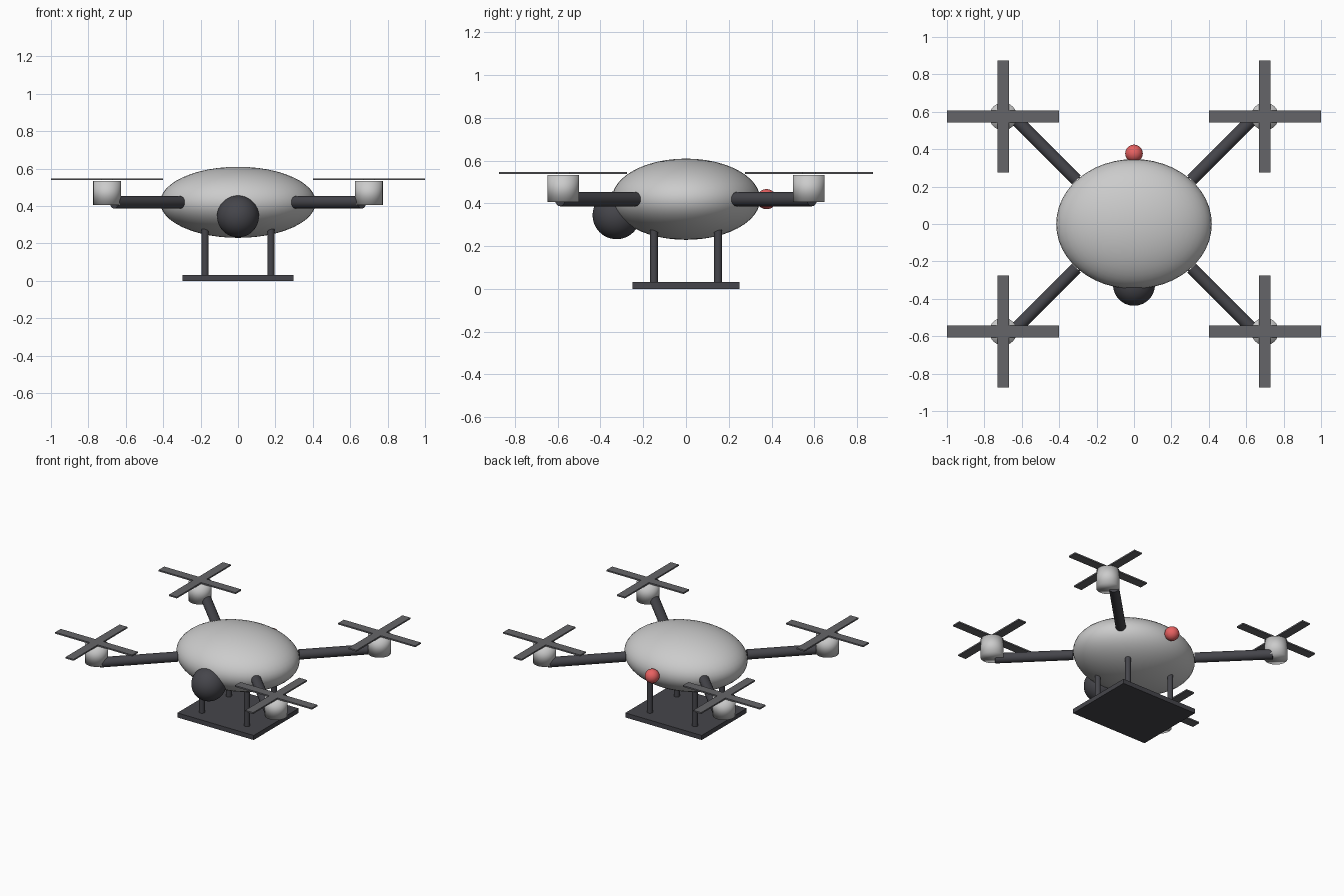
import bpy
from math import radians

if "Cube" in bpy.data.objects:
    bpy.data.objects.remove(bpy.data.objects["Cube"])


def material(name, color):
    m = bpy.data.materials.new(name)
    m.diffuse_color = color
    m.use_nodes = True
    m.node_tree.nodes["Principled BSDF"].inputs["Base Color"].default_value = m.diffuse_color
    return m


light = material("light_grey", (0.8, 0.8, 0.82, 1))
dark = material("dark_grey", (0.06, 0.06, 0.07, 1))
blade_grey = material("blade_grey", (0.13, 0.13, 0.14, 1))
red = material("red", (0.8, 0.12, 0.12, 1))


def finish(name, mat, smooth=None):
    ob = bpy.context.object
    ob.name = name
    ob.data.materials.append(mat)
    bpy.ops.object.transform_apply(location=False, rotation=True, scale=True)
    if smooth == "full":
        bpy.ops.object.shade_smooth()
    elif smooth == "angle":
        bpy.ops.object.shade_smooth_by_angle(angle=radians(35))
    return ob


def ball(name, loc, radii, mat):
    bpy.ops.mesh.primitive_uv_sphere_add(segments=48, ring_count=24, radius=1, location=loc)
    bpy.context.object.scale = radii
    return finish(name, mat, "full")


def rod(name, loc, radius, depth, mat, rot=(0, 0, 0), smooth="angle"):
    bpy.ops.mesh.primitive_cylinder_add(vertices=32, radius=radius, depth=depth,
                                        location=loc, rotation=rot)
    return finish(name, mat, smooth)


def box(name, loc, size, mat):
    bpy.ops.mesh.primitive_cube_add(size=1, location=loc)
    bpy.context.object.scale = size
    return finish(name, mat)


# Hull, front camera and rear light
ball("body", (0, 0, 0.42), (0.416, 0.347, 0.19), light)
ball("camera", (0, -0.325, 0.345), (0.112, 0.112, 0.112), dark)
ball("tail_light", (0, 0.377, 0.42), (0.047, 0.047, 0.047), red)

# Landing plate
box("landing_plate", (0, 0, 0.016), (0.595, 0.5, 0.032), dark)

for sx, xs in ((-1, "left"), (1, "right")):
    for sy, ys in ((-1, "front"), (1, "back")):
        tag = f"{ys}_{xs}"
        # Diagonal arm
        rod("arm_" + tag, (sx * 0.485, sy * 0.4125, 0.42), 0.033, 0.5, dark,
            (radians(90), 0, radians(-45 * sx * sy)))
        # Motor pod and crossed propeller blades
        x, y = sx * 0.70, sy * 0.575
        rod("motor_" + tag, (x, y, 0.47), 0.074, 0.127, light, smooth="full")
        box("blade_a_" + tag, (x, y, 0.543), (0.6, 0.062, 0.01), blade_grey)
        box("blade_b_" + tag, (x, y, 0.543), (0.062, 0.6, 0.01), blade_grey)
        # Landing leg
        rod("leg_" + tag, (sx * 0.176, sy * 0.15, 0.15), 0.019, 0.26, dark)
